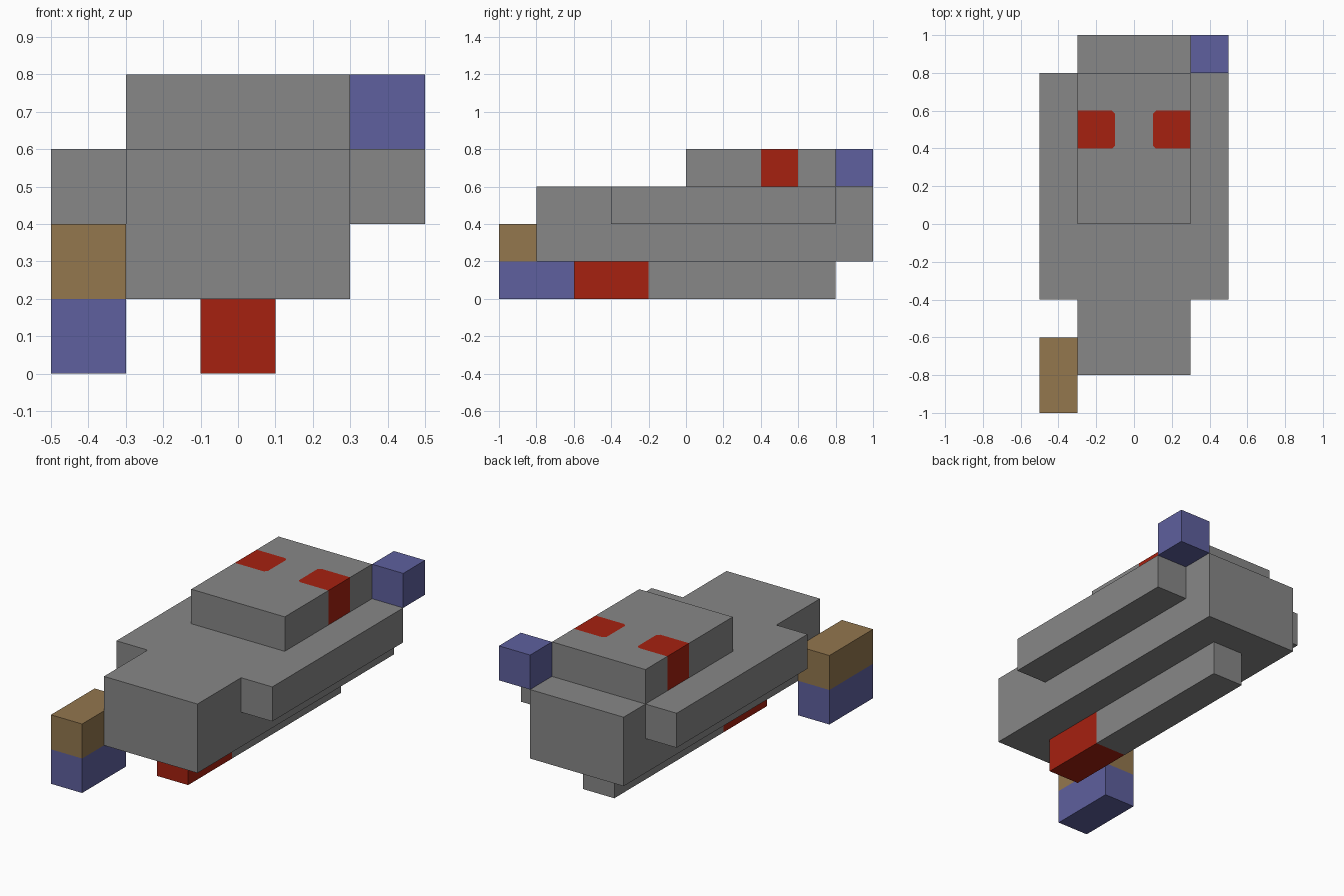
import bpy
import bmesh
from mathutils import Vector

old = bpy.data.objects.get("Cube")
if old:
    bpy.data.objects.remove(old, do_unlink=True)


def material(name, rgb):
    mat = bpy.data.materials.new(name)
    mat.use_nodes = True
    color = (*rgb, 1.0)
    mat.diffuse_color = color
    mat.node_tree.nodes["Principled BSDF"].inputs["Base Color"].default_value = color
    return mat


GRAY = material("hull gray", (0.242, 0.242, 0.242))
RED = material("red", (0.381, 0.015, 0.005))
BLUE = material("slate blue", (0.112, 0.117, 0.342))
BROWN = material("tan brown", (0.292, 0.184, 0.076))


def box(name, x, y, z, *mats):
    """Flat-faced box spanning the given (min, max) ranges."""
    bm = bmesh.new()
    bmesh.ops.create_cube(bm, size=1)
    for v in bm.verts:
        v.co = Vector([(a + b) / 2 + c * (b - a) for c, (a, b) in zip(v.co, (x, y, z))])
    mesh = bpy.data.meshes.new(name)
    bm.to_mesh(mesh)
    bm.free()
    for mat in mats:
        mesh.materials.append(mat)
    obj = bpy.data.objects.new(name, mesh)
    bpy.context.collection.objects.link(obj)
    return obj


# Hull and side rails
box("hull", (-0.3, 0.3), (-0.8, 1), (0.2, 0.6), GRAY)
for side, x in (("left", (0.3, 0.5)), ("right", (-0.5, -0.3))):
    box(side + "_rail", x, (-0.4, 0.8), (0.4, 0.6), GRAY)

# Keel with red nose
box("keel", (-0.1, 0.1), (-0.2, 0.8), (0, 0.2), GRAY)
box("keel_nose", (-0.1, 0.1), (-0.6, -0.2), (0, 0.2), RED)

# Detached corner blocks
box("rear_block", (0.3, 0.5), (0.8, 1), (0.6, 0.8), BLUE)
box("front_lower_block", (-0.5, -0.3), (-1, -0.6), (0, 0.2), BLUE)
box("front_upper_block", (-0.5, -0.3), (-1, -0.6), (0.2, 0.4), BROWN)

# Upper deck with two red patches wrapping over its side edges
deck = box("upper_deck", (-0.3, 0.3), (0, 0.8), (0.6, 0.8), GRAY, RED)
bm = bmesh.new()
bm.from_mesh(deck.data)


def cut(point, normal, faces):
    geom = set(faces)
    for f in faces:
        geom.update(f.edges, f.verts)
    bmesh.ops.bisect_plane(bm, geom=list(geom), plane_co=point, plane_no=normal)


for y in (0.4, 0.6):
    cut((0, y, 0), (0, 1, 0), bm.faces[:])
for x in (-0.1, 0.1):
    cut((x, 0, 0), (1, 0, 0), bm.faces[:])


def in_patch(f):
    c = f.calc_center_median()
    return abs(c.x) > 0.1 and 0.4 < c.y < 0.6 and c.z > 0.61


# Clip the inner corners of the top patches
CLIP = 0.016
for sx in (-1, 1):
    for sy in (-1, 1):
        top = [f for f in bm.faces if in_patch(f) and f.normal.z > 0.5
               and f.calc_center_median().x * sx > 0]
        cut((sx * (0.1 + CLIP), 0.5 + sy * 0.1, 0.8), (-sx, sy, 0), top)
for f in bm.faces:
    f.material_index = int(in_patch(f) and f.calc_area() > 0.001)
bm.to_mesh(deck.data)
bm.free()
